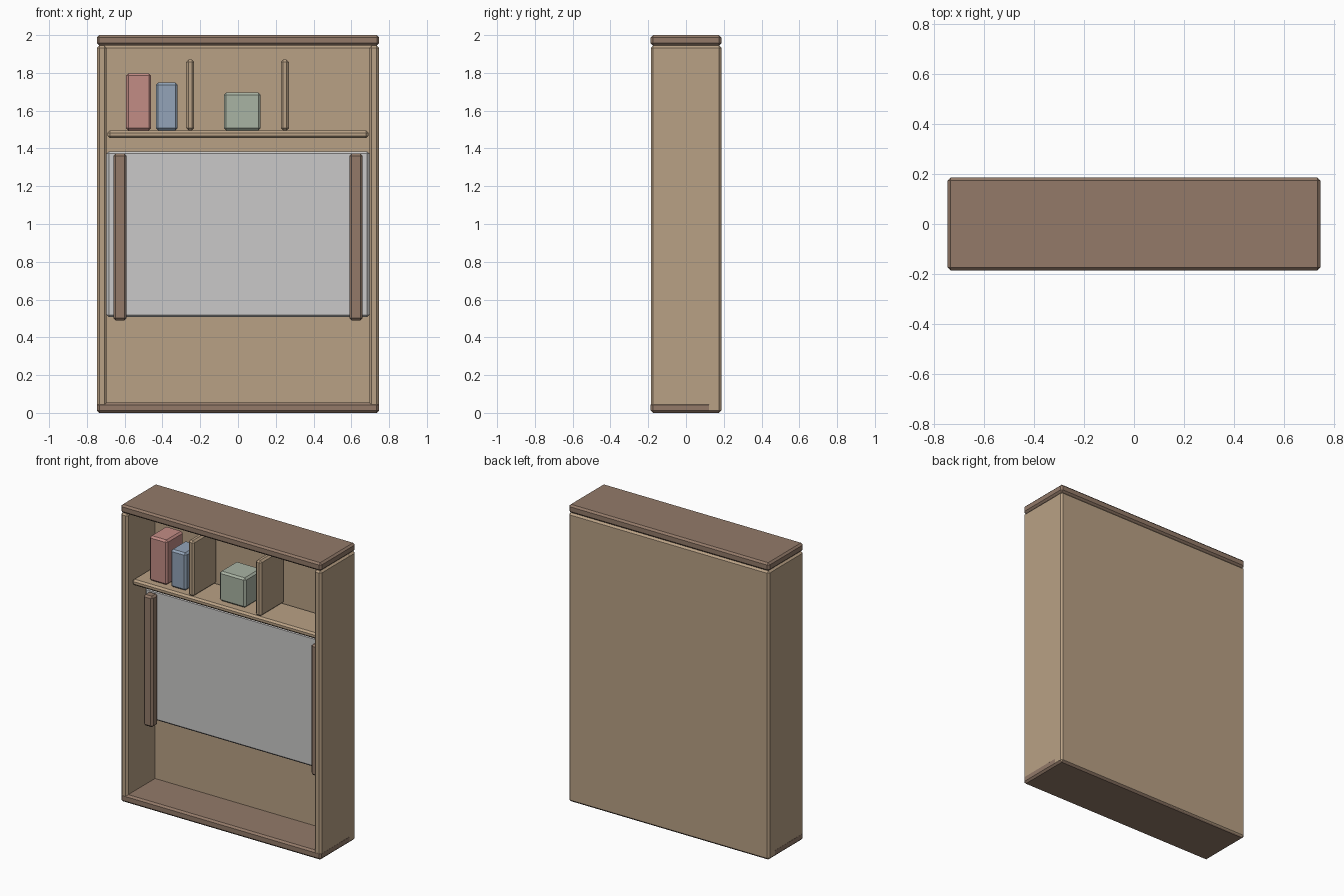
import bpy

if "Cube" in bpy.data.objects:
    bpy.data.objects.remove(bpy.data.objects["Cube"])


def material(name, rgb):
    # sRGB bytes to linear values
    lin = [((c / 255 + 0.055) / 1.055) ** 2.4 for c in rgb]
    mat = bpy.data.materials.new(name)
    mat.diffuse_color = (*lin, 1.0)
    mat.use_nodes = True
    mat.node_tree.nodes["Principled BSDF"].inputs["Base Color"].default_value = mat.diffuse_color
    return mat


TAN = material("tan wood", (185, 161, 133))
BROWN = material("brown wood", (147, 122, 105))
GREY = material("light grey", (202, 201, 200))
RED = material("dusty red", (194, 140, 133))
BLUE = material("dusty blue", (147, 164, 184))
GREEN = material("sage green", (169, 179, 163))


def box(name, x, y, z, mat, bevel=0.012):
    """Chamfered box from its (min, max) range along each axis."""
    ranges = (x, y, z)
    bpy.ops.mesh.primitive_cube_add(size=1, location=[(a + b) / 2 for a, b in ranges])
    ob = bpy.context.object
    ob.name = name
    ob.scale = [b - a for a, b in ranges]
    bpy.ops.object.transform_apply(location=False, rotation=False, scale=True)
    mod = ob.modifiers.new("chamfer", "BEVEL")
    mod.width = bevel
    mod.segments = 1
    ob.data.materials.append(mat)
    return ob


def mirrored(a, b, side):
    return tuple(sorted((a * side, b * side)))


# Cabinet carcass
box("floor_board", (-0.7465, 0.7465), (-0.187, 0.186), (0, 0.055), BROWN)
box("back_panel", (-0.747, 0.747), (0.11, 0.187), (0.001, 1.945), TAN)
box("top_board", (-0.747, 0.747), (-0.187, 0.187), (1.945, 2.0), BROWN)

# Side walls and the uprights in front of the folded panel
for side, label in ((-1, "left"), (1, "right")):
    box(label + "_wall", mirrored(0.695, 0.746, side), (-0.186, 0.186), (0.001, 1.945), TAN)
    box(label + "_upright", mirrored(0.59, 0.66, side), (-0.07, -0.005), (0.49, 1.372), BROWN)

# Folded panel
box("folded_panel", (-0.695, 0.695), (0.0, 0.11), (0.507, 1.385), GREY)

# Shelf with dividers
box("shelf", (-0.69, 0.69), (-0.145, 0.11), (1.455, 1.495), TAN)
for i, x in enumerate((-0.253, 0.248)):
    box(f"divider_{i + 1}", (x - 0.021, x + 0.021), (-0.142, 0.11), (1.495, 1.87), TAN)

# Items on the shelf
box("red_box", (-0.593, -0.46), (-0.1, 0.08), (1.495, 1.797), RED)
box("blue_box", (-0.435, -0.32), (-0.1, 0.06), (1.495, 1.748), BLUE)
box("green_box", (-0.075, 0.12), (-0.095, 0.09), (1.495, 1.695), GREEN)
